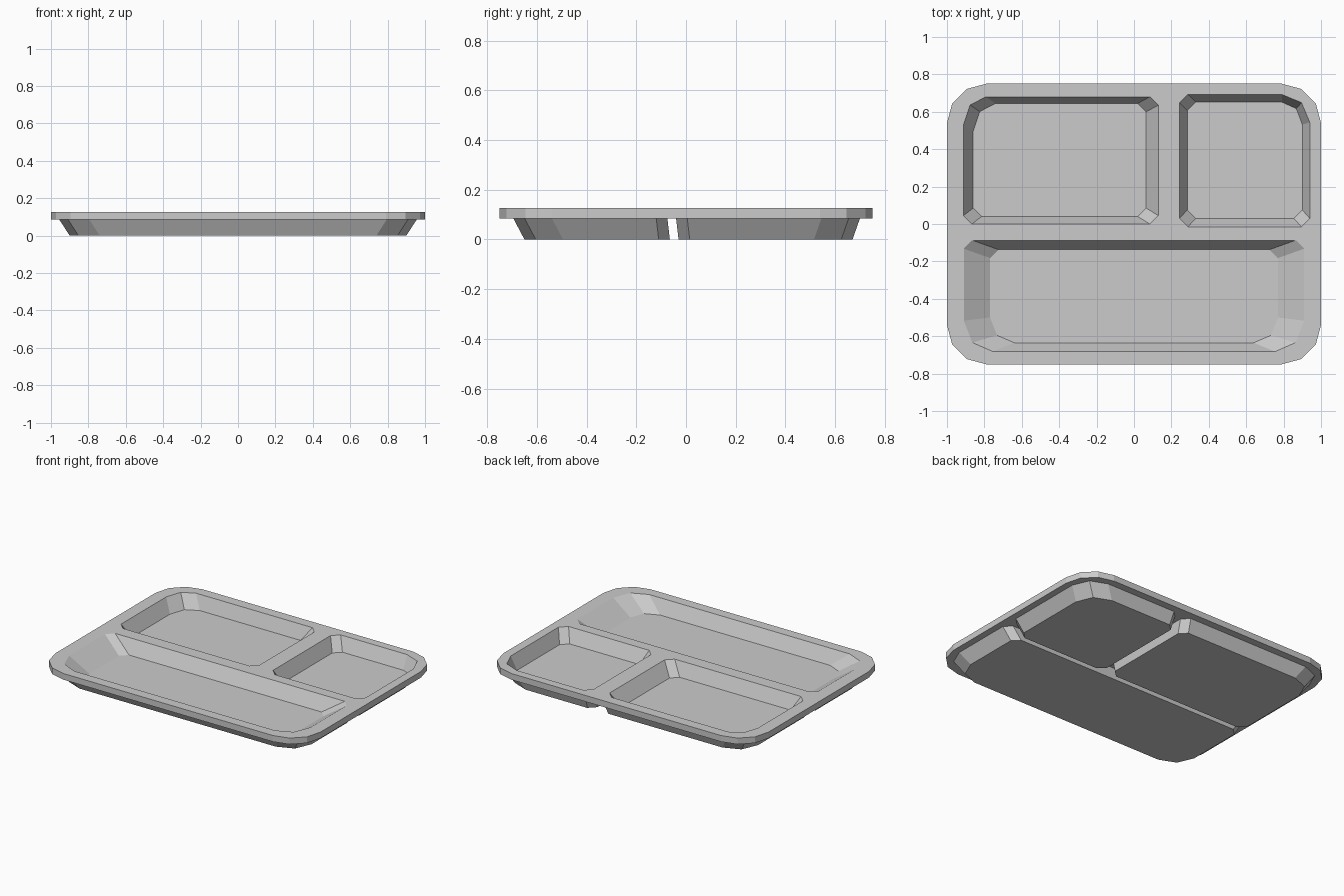
import bpy, bmesh
from math import cos, sin, pi

if "Cube" in bpy.data.objects:
    bpy.data.objects.remove(bpy.data.objects["Cube"])

RIM_TOP, RIM_LOW, FLOOR = 0.127, 0.085, 0.036


def outline(x0, x1, y0, y1, corners):
    """Rectangle with cut corners (rx, ry, segments): front-left, front-right, back-right, back-left."""
    pts = []
    places = [(x0, y0, 1, 1, pi), (x1, y0, -1, 1, 1.5 * pi),
              (x1, y1, -1, -1, 0), (x0, y1, 1, -1, 0.5 * pi)]
    for (cx, cy, sx, sy, start), (rx, ry, n) in zip(places, corners):
        for i in range(n + 1):
            a = start + i * pi / 2 / n
            pts.append((cx + sx * rx + rx * cos(a), cy + sy * ry + ry * sin(a)))
    return pts


def loft(name, low, z_low, high, z_high, extend=0.0):
    """Closed solid between two outlines, optionally continued past the upper one."""
    k = 1 + extend
    bm = bmesh.new()
    lo = [bm.verts.new((x, y, z_low)) for x, y in low]
    hi = [bm.verts.new((a[0] + (b[0] - a[0]) * k, a[1] + (b[1] - a[1]) * k,
                        z_low + (z_high - z_low) * k)) for a, b in zip(low, high)]
    bm.faces.new(lo[::-1])
    bm.faces.new(hi)
    n = len(lo)
    for i in range(n):
        j = (i + 1) % n
        bm.faces.new((lo[i], lo[j], hi[j], hi[i]))
    bmesh.ops.recalc_face_normals(bm, faces=bm.faces)
    me = bpy.data.meshes.new(name)
    bm.to_mesh(me)
    bm.free()
    ob = bpy.data.objects.new(name, me)
    bpy.context.collection.objects.link(ob)
    return ob


def combine(target, tool, operation):
    m = target.modifiers.new(operation.lower(), 'BOOLEAN')
    m.operation, m.object, m.solver = operation, tool, 'EXACT'
    bpy.context.view_layer.objects.active = target
    bpy.ops.object.modifier_apply(modifier=m.name)
    bpy.data.objects.remove(tool)


# Flat rim plate
rim = outline(-1, 1, -0.75, 0.75, [(0.21, 0.21, 3)] * 4)
tray = loft("tray", rim, RIM_LOW, rim, RIM_TOP)

c = (0.045, 0.045, 1)    # small chamfer
r = (0.16, 0.155, 2)     # large outer corner

# Each compartment: corner cuts, then rectangles for tub base, tub top, well floor, well mouth
front, front_floor = (0.155, 0.165, 2), (0.13, 0.135, 2)
left = (0.12, 0.15, 2)
compartments = [
    ("front", [r, r, c, c], [front_floor, front_floor, c, c], [front, front, c, c],
     (-0.90, 0.90, -0.65, -0.065), (-0.955, 0.955, -0.695, -0.075),
     (-0.77, 0.77, -0.635, -0.137), (-0.91, 0.91, -0.682, -0.087)),
    ("back_left", [c, c, c, r], [c, c, c, left], [c, c, c, left],
     (-0.90, 0.165, -0.03, 0.665), (-0.955, 0.175, -0.04, 0.70),
     (-0.86, 0.065, 0.04, 0.645), (-0.912, 0.13, 0.0, 0.68)),
    ("back_right", [c, c, r, c], [c, c, (0.11, 0.12, 2), c], [c, c, (0.15, 0.15, 2), c],
     (0.23, 0.90, -0.03, 0.67), (0.22, 0.955, -0.04, 0.70),
     (0.285, 0.90, 0.03, 0.652), (0.243, 0.94, -0.015, 0.693)),
]

# Underside tubs joined to the rim
for name, cut, _, _, base, top, _, _ in compartments:
    tub = loft(name + "_tub", outline(*base, cut), 0, outline(*top, cut), RIM_LOW, 0.15)
    combine(tray, tub, 'UNION')

# Sloping food wells cut from above
for name, _, cut_floor, cut_mouth, _, _, floor, mouth in compartments:
    well = loft(name + "_well", outline(*floor, cut_floor), FLOOR,
                outline(*mouth, cut_mouth), RIM_TOP, 0.2)
    combine(tray, well, 'DIFFERENCE')
